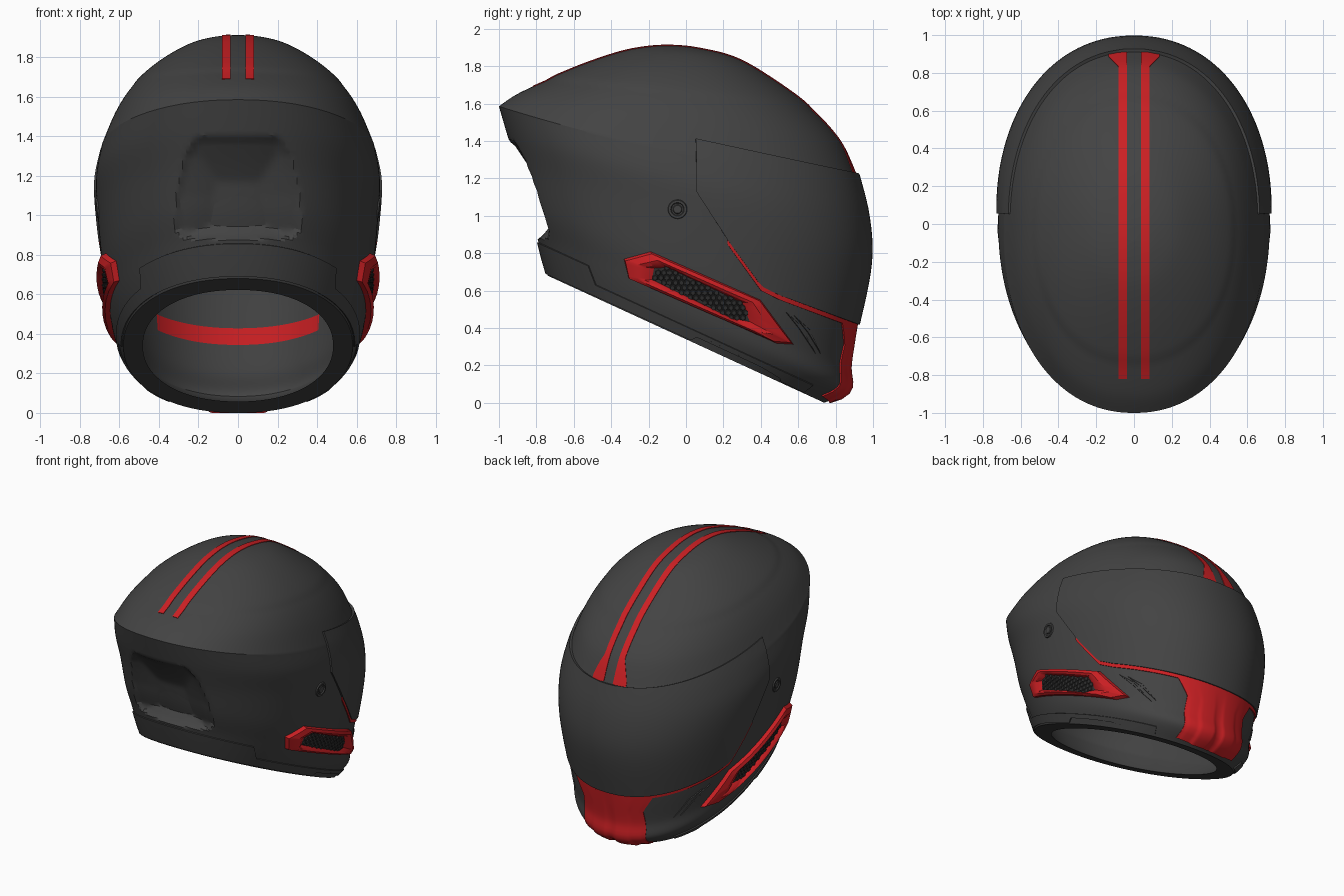
import bpy, bmesh, math
from mathutils import Vector
from mathutils.bvhtree import BVHTree

if "Cube" in bpy.data.objects:
    bpy.data.objects.remove(bpy.data.objects["Cube"])


def material(name, c):
    m = bpy.data.materials.new(name)
    m.diffuse_color = (*c, 1)
    m.use_nodes = True
    m.node_tree.nodes["Principled BSDF"].inputs["Base Color"].default_value = m.diffuse_color
    return m


GREY = material("charcoal", (0.056, 0.056, 0.056))
RED = material("racing red", (0.60, 0.014, 0.017))
DARK = material("dark mesh", (0.03, 0.03, 0.03))


def lin(pts, t):
    """Piecewise linear lookup, clamped at both ends."""
    if t <= pts[0][0]:
        return pts[0][1]
    for (a, p), (b, q) in zip(pts, pts[1:]):
        if t <= b:
            return p + (q - p) * (t - a) / (b - a)
    return pts[-1][1]


def make(name, verts, faces, mats, rule=None, angle=32):
    me = bpy.data.meshes.new(name)
    bm = bmesh.new()
    vs = [bm.verts.new((v[0], v[1], max(0, v[2]))) for v in verts]
    out = 0
    for i, f in enumerate(faces):
        face = bm.faces.new([vs[k] for k in f])
        face.normal_update()
        c = face.calc_center_median()
        out += face.normal.dot(c - Vector((0, 0, 0.9))) * face.calc_area()
        if rule:
            face.material_index = rule(i, c)
    if out < 0:
        bmesh.ops.reverse_faces(bm, faces=bm.faces[:])
    bmesh.ops.remove_doubles(bm, verts=bm.verts[:], dist=1e-5)
    bm.to_mesh(me)
    bm.free()
    for m in mats:
        me.materials.append(m)
    ob = bpy.data.objects.new(name, me)
    bpy.context.collection.objects.link(ob)
    bpy.ops.object.select_all(action='DESELECT')
    ob.select_set(True)
    bpy.context.view_layer.objects.active = ob
    bpy.ops.object.shade_smooth_by_angle(angle=math.radians(angle))
    return ob


# Shell sections: back y, back z, front y, front z, half width, sag
LOW = [(-.74, .68, .74, 0, .58, 0), (-.775, .80, .868, .07, .628, 0),
       (-.80, .90, .872, .20, .653, 0), (-.85, 1.05, .908, .40, .684, 0),
       (-.90, 1.25, .965, .75, .710, 0), (-.955, 1.43, .955, 1.0, .718, .03),
       (-1.0, 1.585, .91, 1.22, .690, .06)]
TOP = [LOW[-1], (-.90, 1.652, .825, 1.40, .618, .01), (-.73, 1.73, .67, 1.572, .530, 0),
       (-.53, 1.812, .475, 1.718, .405, 0), (-.34, 1.874, .27, 1.837, .255, 0),
       (-.2, 1.899, .06, 1.891, .125, 0), (-.09, 1.906, -.09, 1.906, 0, 0)]


def section(v):
    tab, u = (LOW, v) if v <= 6 else (TOP, v - 6)
    i = min(int(u), 5)
    t = u - i
    p = [tab[max(0, min(6, i + k))] for k in (-1, 0, 1, 2)]
    return [.5 * (2 * b + (c - a) * t + (2 * a - 5 * b + 4 * c - d) * t * t
                  + (3 * b - a - 3 * c + d) * t ** 3) for a, b, c, d in zip(*p)]


N, SUB = 200, 9


def ring(v):
    yb, zb, yf, zf, w, sag = section(v)
    pts = []
    for k in range(N):
        t = 2 * math.pi * k / N
        co, si = [math.copysign(abs(q) ** .93, q) for q in (math.cos(t), math.sin(t))]
        z = (zb + zf) / 2 + (zf - zb) / 2 * co - sag * (1 - co * co)
        z += .007 * max(0, min(1, (v - 7.9) / .25))
        pts.append(Vector((w * si, (yb + yf) / 2 + (yf - yb) / 2 * co, z)))
    return pts


def ring_faces(rows):
    return [(r * N + k, r * N + (k + 1) % N, (r + 1) * N + (k + 1) % N, (r + 1) * N + k)
            for r in range(rows - 1) for k in range(N)]


levels = [i / SUB for i in range(12 * SUB + 1)]
outer = [ring(v) for v in levels]
bvh = BVHTree.FromPolygons([p for r in outer for p in r], ring_faces(len(outer)))


def recess(p):
    """Sunken exhaust area at the back."""
    if p.y > -.3:
        return p
    hw = lin([(.88, .27), (.93, .32), (1.1, .315), (1.3, .27), (1.4, .21)], p.z)
    d = max(0, min((hw - abs(p.x)) / .19, (1.4 - p.z) / .23, (p.z - .88) / .07, 1))
    return p + Vector((0, .015 * min(1, 8 * d) + .08 * d, 0))


def inward(p, v):
    """Inner lining, following the outer shell."""
    k = min(1, v)
    s = .83 + .05 * k
    return Vector((p.x * s, p.y * s, .34 + (p.z - .34) * (.83 + .12 * k)))


# Shell with lining; the inner brow strip behind the chin is red
rows = [[inward(p, v) for p in r] for v, r in zip(levels, outer)][::-1]
rows += [[recess(p) for p in r] for r in outer]


def strip(i, c):
    v = (len(levels) - 1 - i // N - .5) / SUB
    return int(2.75 + .5 * c.x ** 2 < v < 3.1 and c.y > 0 and abs(c.x) < .41)


make("helmet_shell", [p for r in rows for p in r], ring_faces(len(rows)), [GREY, RED], strip, 25)


def cast(o, d):
    o, d = Vector(o), Vector(d)
    p, n, _, _ = bvh.ray_cast(o, d)
    if p is None:
        p, n, _, _ = bvh.find_nearest(o + d * 2.3)
    return p, (-n if n.dot(d) > 0 else n)


def around(th, zfun):
    """Surface point at compass angle th where z = zfun(y)."""
    z = zfun(.9 * math.cos(th))
    d = (-math.sin(th), -math.cos(th), 0)
    for _ in range(14):
        p, n = cast((-3 * d[0], -3 * d[1], z), d)
        z = .5 * z + .5 * zfun(p.y)
    return p, n


def patch(name, mat, nu, nv, f, off):
    """Raised plate on the shell with a skirt round its border."""
    verts = []
    for i in range(-1, nu + 2):
        for j in range(-1, nv + 2):
            u, v = max(0, min(nu, i)) / nu, max(0, min(nv, j)) / nv
            p, n = f(u, v)
            edge = i in (-1, nu + 1) or j in (-1, nv + 1)
            verts.append(p + n * (-.008 if edge else off(u, v)))
    m = nv + 3
    faces = [(i * m + j, i * m + j + 1, i * m + m + j + 1, i * m + m + j)
             for i in range(nu + 2) for j in range(nv + 2)]
    return make(name, verts, faces, [mat])


# Visor and the red trim under it
V_LOW = [(.055, 1.13), (.23, .86), (.40, .625), (.50, .575), (.94, .41)]
V_TOP = [(.05, 1.41), (.93, 1.215)]


def visor_point(u, v):
    th = (2 * u - 1) * math.radians(85.5)
    return around(th, lambda y: lin(V_LOW, y) * (1 - v) + lin(V_TOP, y) * v)


patch("visor", GREY, 90, 14, visor_point,
      lambda u, v: .010 + (.008 + .012 * math.sin(math.pi * v)) * math.cos((2 * u - 1) * 1.49))
patch("visor_trim", RED, 80, 1,
      lambda u, v: around((2 * u - 1) * 1.26, lambda y: lin(V_LOW, y) - .025 + .03 * v),
      lambda u, v: .008)

# Neck trim, taller at the back
patch("neck_trim", GREY, 160, 2,
      lambda u, v: around(.5 + u * (2 * math.pi - 1), lambda y: .35 - .46 * y
                          + v * lin([(-.51, .145), (-.49, .06)], y)),
      lambda u, v: .008)


# Chin guard with raised vertical ribs
def chin_point(u, v):
    hw = lin([(0, .24), (.3, .25), (.7, .24), (1, .32)], v)
    x = (2 * u - 1) * hw
    lo, hi = .012 + .5 * x * x, .405 + .4 * x * x
    return cast((x, 3, lo + (hi - lo) * v), (0, -1, 0))


patch("chin_guard", RED, 48, 16, chin_point, lambda u, v: .008 + .014 * (1 - v) * lin(
    [(.02, 0), (.06, .3), (.18, .3), (.22, 1), (.42, 1), (.46, .2), (.5, 0)], .5 - abs(u - .5)))

# Twin top stripes, flared at the brow
for s, side in ((-1, "left"), (1, "right")):
    def stripe_point(u, v):
        y = -.82 + 1.727 * math.sin(u * math.pi / 2)
        a, b = .037, lin([(.83, .081), (.885, .135)], y)
        return cast((s * (a + (b - a) * v), y, 4), (0, 0, -1))
    patch("top_stripe_" + side, RED, 80, 2, stripe_point, lambda u, v: .004)


# Side parts drawn in (y, z) and projected onto the shell
def dense(pts, k=7):
    return [(a[0] + (b[0] - a[0]) * t / k, a[1] + (b[1] - a[1]) * t / k)
            for a, b in zip(pts, pts[1:] + pts[:1]) for t in range(k)]


def mix(a, b, t):
    return [(p[0] + (q[0] - p[0]) * t, p[1] + (q[1] - p[1]) * t) for p, q in zip(a, b)]


def circle(y, z, r, n, ph=0):
    return [(y + r * math.cos(ph + 2 * math.pi * k / n), z + r * math.sin(ph + 2 * math.pi * k / n))
            for k in range(n)]


def plate(s, loops, cap=True, verts=None, faces=None):
    verts, faces = ([], []) if verts is None else (verts, faces)
    n, base = len(loops[0][0]), len(verts)
    for pts, off in loops:
        for y, z in pts:
            p, nor = cast((3 * s, y, z), (-s, 0, 0))
            verts.append(p + nor * off)
    for r in range(len(loops) - 1):
        a, b = base + r * n, base + r * n + n
        faces += [(a + k, a + (k + 1) % n, b + (k + 1) % n, b + k) for k in range(n)]
    if cap:
        faces.append([base + (len(loops) - 1) * n + k for k in range(n)])
    return verts, faces


VENT = dense([(-.335, .77), (-.31, .67), (.49, .315), (.58, .31), (.40, .55), (-.19, .81)])
HOLE = dense([(-.17, .72), (-.18, .66), (.24, .455), (.34, .435), (.30, .535), (-.10, .725)])
MID = (.07, .59)


def in_hole(y, z):
    hit = False
    for (a, b), (c, d) in zip(HOLE, HOLE[1:] + HOLE[:1]):
        if (b > z) != (d > z) and y < a + (c - a) * (z - b) / (d - b):
            hit = not hit
    return hit


for s, side in ((-1, "left"), (1, "right")):
    # Red vent frame
    frame = [(VENT, -.006), (mix(VENT, HOLE, .12), .026), (mix(VENT, HOLE, .5), .038),
             (mix(VENT, HOLE, .75), .030), (HOLE, .004)]
    make("vent_frame_" + side, *plate(s, frame, False), [RED])
    # Honeycomb vent mesh
    centre = [MID] * len(HOLE)
    vf = plate(s, [(mix(HOLE, centre, t), .007) for t in (0, .3, .6, .9)])
    for i in range(-10, 11):
        for j in range(-8, 9):
            y, z = MID[0] + i * .031 + (j % 2) * .0155, MID[1] + j * .0268
            if in_hole(y, z):
                plate(s, [(circle(y, z, .0168, 6, math.pi / 6), .005),
                          (circle(y, z, .0125, 6, math.pi / 6), .013)], True, *vf)
    make("vent_mesh_" + side, *vf, [DARK])
    # Visor pivot
    make("visor_pivot_" + side, *plate(s, [(circle(-.045, 1.035, r, 32), o) for r, o in (
        (.053, -.004), (.048, .008), (.036, .008), (.032, .001), (.025, .001), (.021, .006))]), [GREY])
    # Cheek ridges
    for k, dy in enumerate((0, .05)):
        ridge = dense([(.52 + dy, .50 - dy / 2), (.60 + dy, .40 - dy / 2),
                       (.70 + dy / 2, .25), (.61 + dy, .42 - dy / 2)], 4)
        mid = [(.61 + dy, .40 - dy / 2)] * len(ridge)
        make(f"cheek_ridge_{side}_{k + 1}", *plate(
            s, [(ridge, -.003), (mix(ridge, mid, .25), .006)]), [GREY])
